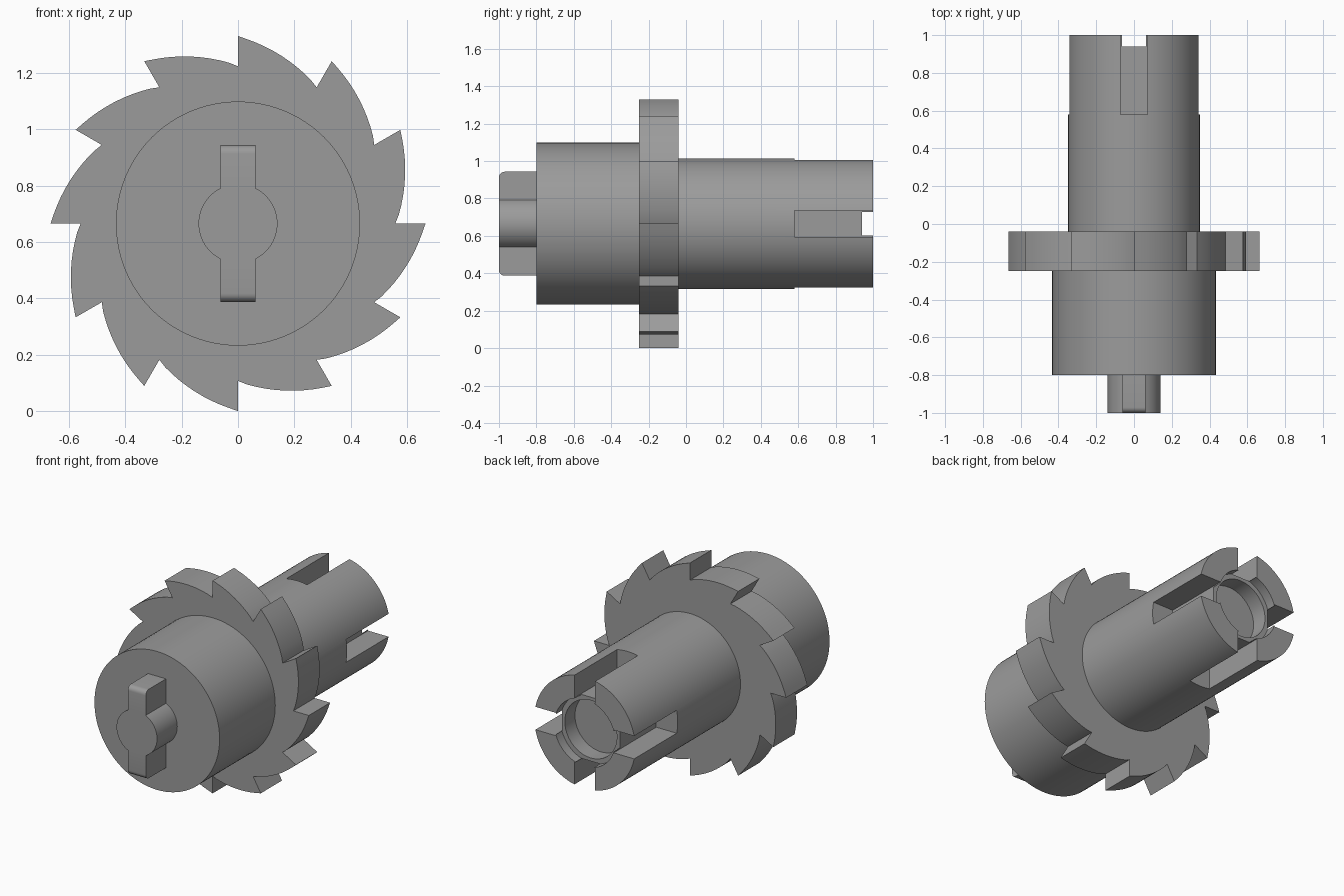
import bpy, bmesh, math
from mathutils import Vector, Matrix

if "Cube" in bpy.data.objects:
    bpy.data.objects.remove(bpy.data.objects["Cube"])

CZ = 0.665  # height of the common axis, which runs along y

grey = bpy.data.materials.new("plain grey")
grey.diffuse_color = (0.33, 0.33, 0.33, 1)
grey.use_nodes = True
grey.node_tree.nodes["Principled BSDF"].inputs["Base Color"].default_value = grey.diffuse_color


def finish(name, bm):
    """Turn a bmesh into a shaded, coloured object."""
    bmesh.ops.recalc_face_normals(bm, faces=bm.faces)
    me = bpy.data.meshes.new(name)
    bm.to_mesh(me)
    bm.free()
    me.materials.append(grey)
    ob = bpy.data.objects.new(name, me)
    bpy.context.collection.objects.link(ob)
    ob.location.z = CZ
    return ob


def smooth(ob):
    bpy.ops.object.select_all(action='DESELECT')
    ob.select_set(True)
    bpy.context.view_layer.objects.active = ob
    bpy.ops.object.shade_smooth_by_angle(angle=math.radians(25))


def lathe(name, profile, steps=96):
    """Revolve (radius, y) points around the y axis."""
    bm = bmesh.new()
    vs = [bm.verts.new((r, y, 0)) for r, y in profile]
    es = [bm.edges.new(p) for p in zip(vs, vs[1:])]
    bmesh.ops.spin(bm, geom=vs + es, cent=(0, 0, 0), axis=(0, 1, 0),
                   angle=math.tau, steps=steps)
    bmesh.ops.remove_doubles(bm, verts=bm.verts, dist=1e-4)
    return finish(name, bm)


def prism(outline, y0, y1):
    """Extrude an (x, z) outline along y."""
    bm = bmesh.new()
    face = bm.faces.new([bm.verts.new((x, y0, z)) for x, z in outline])
    geo = bmesh.ops.extrude_face_region(bm, geom=[face])["geom"]
    verts = [g for g in geo if isinstance(g, bmesh.types.BMVert)]
    bmesh.ops.translate(bm, verts=verts, vec=(0, y1 - y0, 0))
    return bm


# Front hub
hub = lathe("front_hub", [(0, -0.8), (0.433, -0.8), (0.433, -0.25), (0, -0.25)])
smooth(hub)

# Ratchet wheel: twelve teeth, each a curved back ending in a radial step
tip, root = Vector((-0.3325, 0.576)), Vector((0, 0.558))
centre = Vector((-0.19, 0.022))
a0 = math.atan2(*(tip - centre).yx)
a1 = math.atan2(*(root - centre).yx)
tooth = [tip]
for i in range(1, 10):
    a = a0 + (a1 - a0) * i / 10
    tooth.append(centre + 0.571 * Vector((math.cos(a), math.sin(a))))
tooth.append(root)
outline = []
for k in range(12):
    turn = Matrix.Rotation(-k * math.tau / 12, 2)
    outline += [turn @ p for p in tooth]
wheel = finish("ratchet_wheel", prism(outline, -0.25, -0.04))
smooth(wheel)

# Rear shaft with a stepped bore in its end
shaft = lathe("rear_shaft", [(0, -0.04), (0.349, -0.04), (0.349, 1), (0.21, 1),
                             (0.21, 0.94), (0.18, 0.94), (0.18, 0.84), (0, 0.84)])

# Four slots cut into the shaft end
bm = bmesh.new()
for k in range(4):
    m = (Matrix.Rotation(k * math.pi / 2, 4, 'Y')
         @ Matrix.Translation((0, 0.84, 0.35))
         @ Matrix.Diagonal((0.143, 0.52, 0.30, 1)))
    bmesh.ops.create_cube(bm, size=1, matrix=m)
cutter = finish("slot_cutter", bm)
cutter.hide_render = True
mod = shaft.modifiers.new("slots", 'BOOLEAN')
mod.operation = 'DIFFERENCE'
mod.solver = 'EXACT'
mod.object = cutter
bpy.context.view_layer.update()
bpy.context.view_layer.objects.active = shaft
bpy.ops.object.modifier_apply(modifier=mod.name)
bpy.data.objects.remove(cutter)
smooth(shaft)

# Drive key: round boss with a crossbar, rounded on its outer front edges
R, W, H = 0.14, 0.062, 0.278
s = math.acos(W / R)
arc = [(R * math.cos(-s + 2 * s * i / 24), R * math.sin(-s + 2 * s * i / 24))
       for i in range(25)]
half = [(W, -H)] + arc + [(W, H)]
bm = prism(half + [(-x, -z) for x, z in half], -1, -0.8)
edges = [e for e in bm.edges
         if all(abs(abs(v.co.z) - H) < 1e-4 and v.co.y < -0.99 for v in e.verts)]
bmesh.ops.bevel(bm, geom=edges, offset=0.03, segments=6, profile=0.5,
                affect='EDGES')
key = finish("drive_key", bm)
smooth(key)
